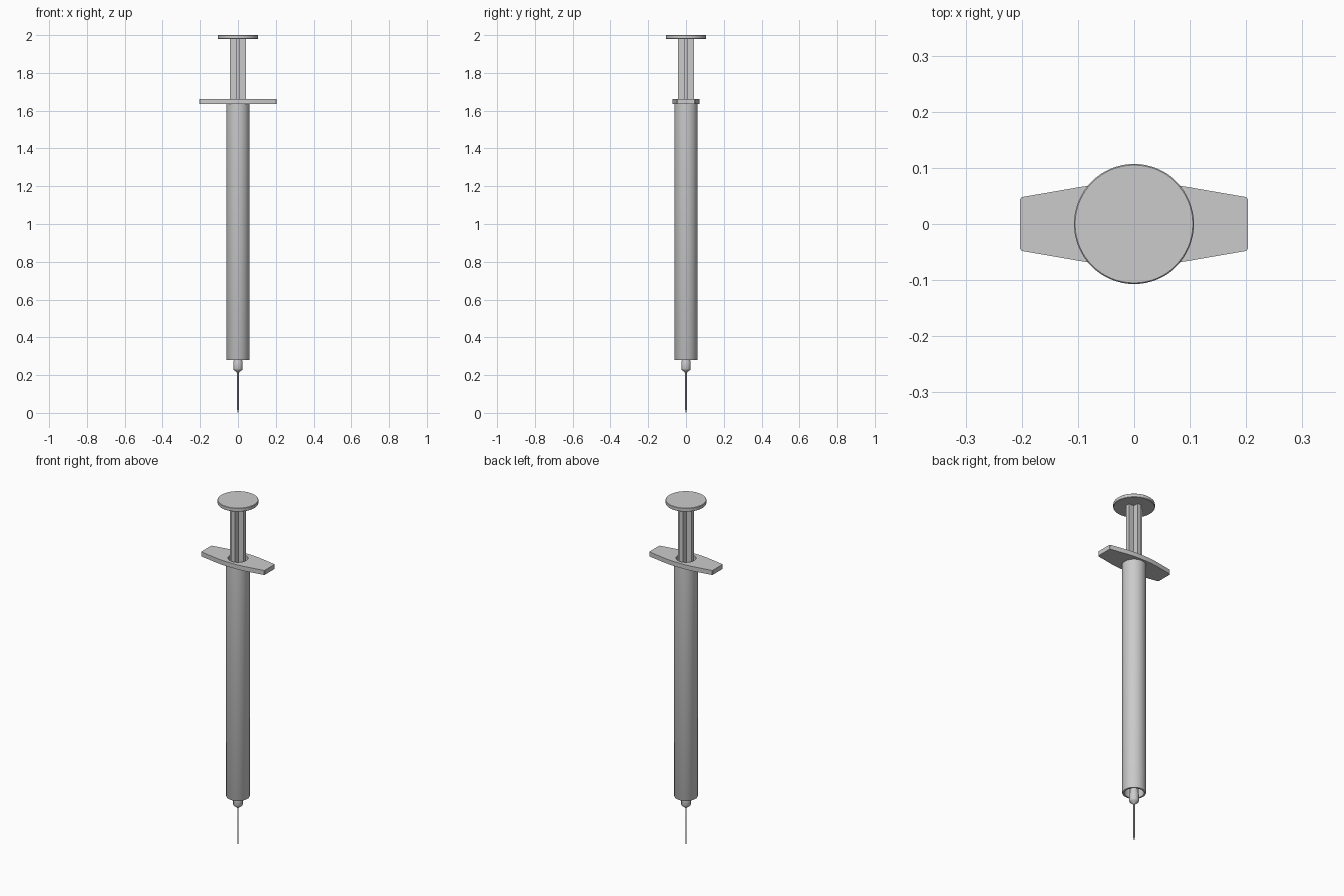
import bpy, math
from mathutils import Vector

if "Cube" in bpy.data.objects:
    bpy.data.objects.remove(bpy.data.objects["Cube"])


def smooth(ob):
    bpy.ops.object.select_all(action='DESELECT')
    ob.select_set(True)
    bpy.context.view_layer.objects.active = ob
    bpy.ops.object.shade_smooth_by_angle(angle=math.radians(30))


def lathe(name, profile, segs=64, closed=False):
    """Revolve (radius, z) points, listed bottom to top on the outside, around z."""
    n = len(profile)
    verts = [(r * math.cos(2 * math.pi * s / segs), r * math.sin(2 * math.pi * s / segs), z)
             for s in range(segs) for r, z in profile]
    faces = []
    for s in range(segs):
        a, b = s * n, (s + 1) % segs * n
        for i in range(n if closed else n - 1):
            j = (i + 1) % n
            faces.append((a + i, b + i, b + j, a + j))
    if not closed:
        faces.append([s * n for s in reversed(range(segs))])
        faces.append([s * n + n - 1 for s in range(segs)])
    me = bpy.data.meshes.new(name)
    me.from_pydata(verts, [], faces)
    ob = bpy.data.objects.new(name, me)
    bpy.context.collection.objects.link(ob)
    smooth(ob)
    return ob


def plate(name, outlines, z0, z1):
    """Extrude flat outlines (inner ones become holes) between two heights."""
    cu = bpy.data.curves.new(name, 'CURVE')
    cu.dimensions = '2D'
    cu.fill_mode = 'BOTH'
    cu.extrude = (z1 - z0) / 2
    for pts in outlines:
        sp = cu.splines.new('POLY')
        sp.points.add(len(pts) - 1)
        for p, (x, y) in zip(sp.points, pts):
            p.co = (x, y, 0, 1)
        sp.use_cyclic_u = True
    ob = bpy.data.objects.new(name, cu)
    ob.location.z = (z0 + z1) / 2
    bpy.context.collection.objects.link(ob)
    bpy.ops.object.select_all(action='DESELECT')
    ob.select_set(True)
    bpy.context.view_layer.objects.active = ob
    bpy.ops.object.convert(target='MESH')
    smooth(bpy.context.object)


# barrel: hollow tube with a floor, and a skirt recessed around the nozzle
lathe("barrel", [(0.051, 0.28), (0.060, 0.28), (0.062, 0.284), (0.062, 1.637),
                 (0.053, 1.637), (0.053, 0.37), (0.001, 0.37), (0.001, 0.35),
                 (0.051, 0.35)], closed=True)

# finger flange: tapered wings with a round opening
quarter = [(0.203, 0.044), (0.200, 0.048), (0.09, 0.067), (0.06, 0.0705), (0.03, 0.0722)]
half = quarter + [(0, 0.0725)] + [(-x, y) for x, y in reversed(quarter)]
outline = half + [(-x, -y) for x, y in half]
hole = [(0.053 * math.cos(a), 0.053 * math.sin(a))
        for a in (2 * math.pi * i / 64 for i in range(64))]
plate("finger_flange", [outline, hole], 1.635, 1.661)

# plunger: cross-shaped rod, thumb disc and stopper
w, t = 0.043, 0.011
arm = [Vector((w, -t)), Vector((w, t)), Vector((t, t))]
cross = []
for k in range(4):
    c, s = math.cos(k * math.pi / 2), math.sin(k * math.pi / 2)
    cross += [(p.x * c - p.y * s, p.x * s + p.y * c) for p in arm]
plate("plunger_rod", [cross], 0.44, 1.982)
lathe("thumb_disc", [(0.105, 1.979), (0.107, 1.981), (0.107, 1.998), (0.105, 2.0)])
lathe("stopper", [(0.01, 0.385), (0.052, 0.40), (0.052, 0.415), (0.047, 0.42),
                  (0.047, 0.43), (0.052, 0.435), (0.052, 0.45)])

# needle hub and needle
lathe("needle_hub", [(0.006, 0.213), (0.012, 0.22), (0.023, 0.228), (0.025, 0.232),
                     (0.025, 0.27), (0.022, 0.28), (0.022, 0.352)], 32)
lathe("needle", [(0.0008, 0.0), (0.004, 0.015), (0.004, 0.225)], 16)
